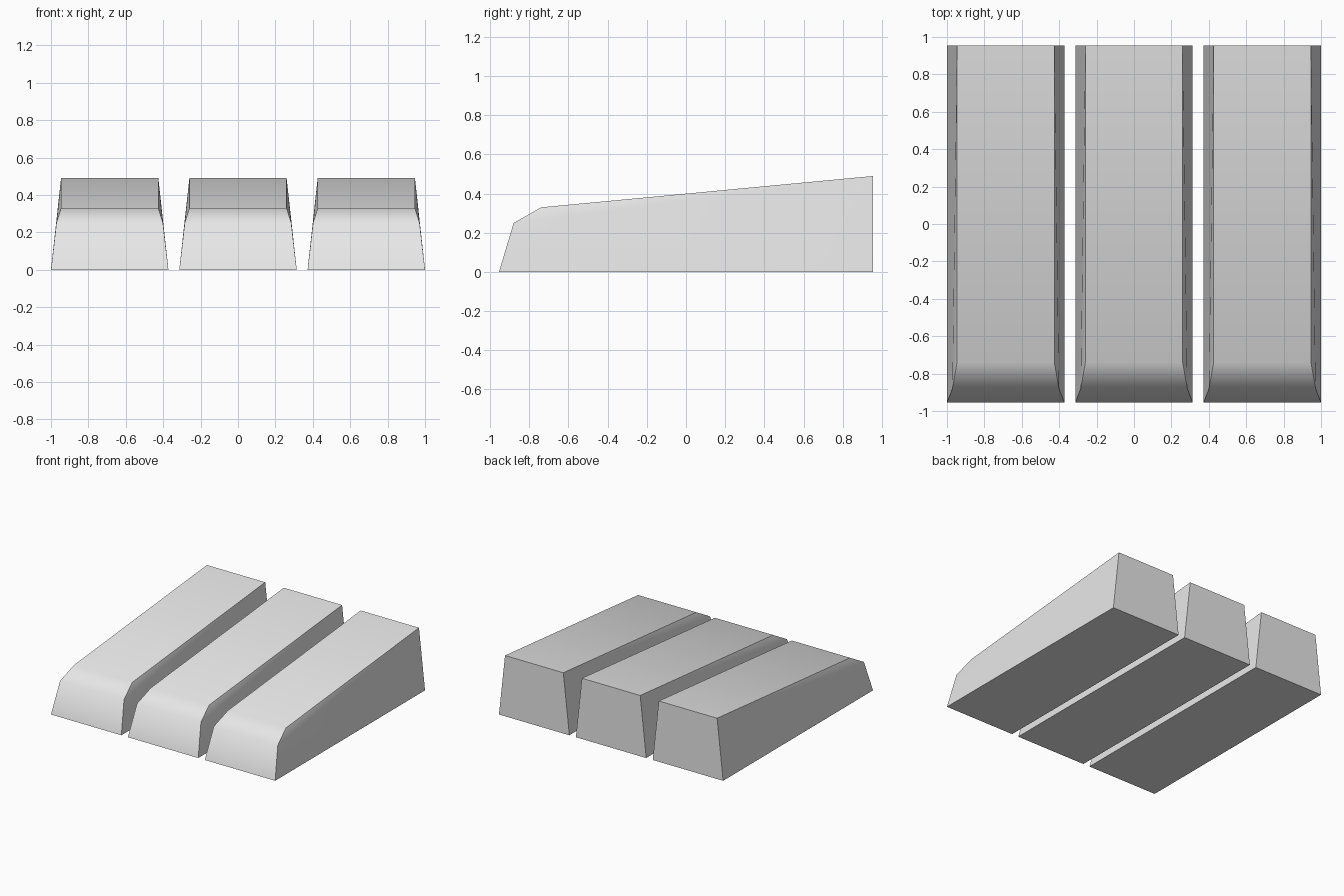
import bpy
import bmesh

cube = bpy.data.objects.get("Cube")
if cube:
    bpy.data.objects.remove(cube, do_unlink=True)

grey = bpy.data.materials.new("light grey")
colour = (0.8, 0.8, 0.8, 1.0)
grey.diffuse_color = colour
grey.use_nodes = True
grey.node_tree.nodes["Principled BSDF"].inputs["Base Color"].default_value = colour

# Side profile as (y, z, half width): front foot, nose, shoulder, back top, back foot
PROFILE = [
    (-0.955, 0.00, 0.314),
    (-0.88, 0.25, 0.285),
    (-0.74, 0.33, 0.26),
    (0.955, 0.49, 0.26),
    (0.955, 0.00, 0.314),
]
# The sides are slightly twisted, so each is split into triangles
LEFT_SIDE = [(0, 1, 4), (1, 3, 4), (1, 2, 3)]
RIGHT_SIDE = [(0, 3, 4), (0, 1, 3), (1, 2, 3)]


def make_key(name, x):
    """One tapered block with a sloping top and a rounded nose."""
    bm = bmesh.new()
    right = [bm.verts.new((-w, y, z)) for y, z, w in PROFILE]
    left = [bm.verts.new((w, y, z)) for y, z, w in PROFILE]
    # Nose, top, back and underside
    for i in range(5):
        j = (i + 1) % 5
        bm.faces.new((right[i], left[i], left[j], right[j]))
    # Tapered sides
    for side, triangles in ((left, LEFT_SIDE), (right, RIGHT_SIDE)):
        for tri in triangles:
            bm.faces.new([side[k] for k in tri])
    bmesh.ops.recalc_face_normals(bm, faces=bm.faces[:])

    mesh = bpy.data.meshes.new(name)
    bm.to_mesh(mesh)
    bm.free()
    mesh.materials.append(grey)
    key = bpy.data.objects.new(name, mesh)
    key.location.x = x
    bpy.context.collection.objects.link(key)
    return key


keys = [make_key(name, x) for name, x in
        (("right_key", -0.686), ("middle_key", 0.0), ("left_key", 0.686))]

# Smooth the nose into the top, keep the side edges crisp
bpy.ops.object.select_all(action='DESELECT')
for key in keys:
    key.select_set(True)
bpy.context.view_layer.objects.active = keys[0]
bpy.ops.object.shade_smooth_by_angle(angle=0.8)
